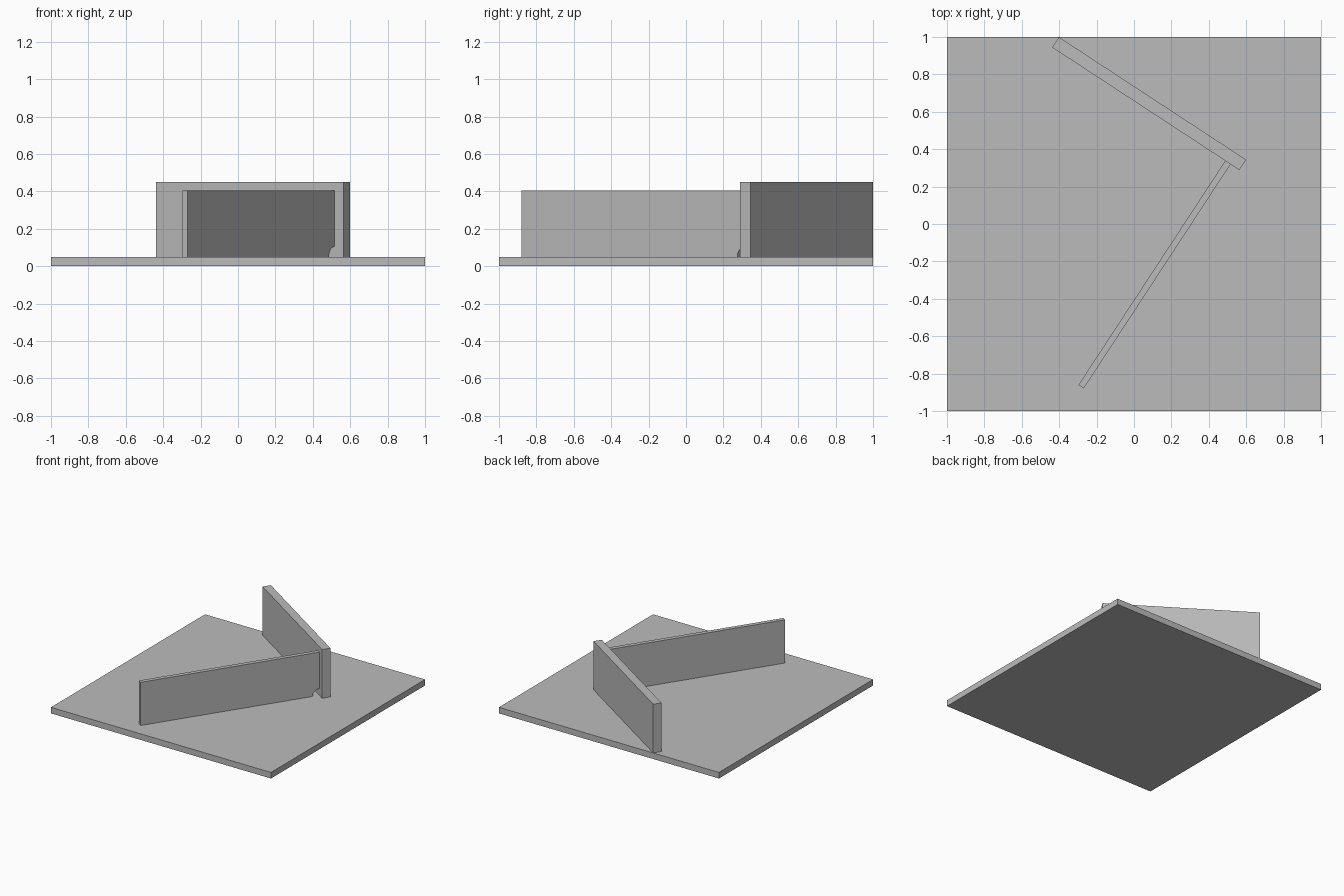
import bpy
from math import cos, sin, pi
from mathutils import Matrix, Vector

cube = bpy.data.objects.get("Cube")
if cube:
    bpy.data.objects.remove(cube, do_unlink=True)

# Single plain steel grey
steel = bpy.data.materials.new("steel_grey")
steel.use_nodes = True
grey = (0.5, 0.5, 0.5, 1)
steel.diffuse_color = grey
steel.node_tree.nodes["Principled BSDF"].inputs["Base Color"].default_value = grey


def plate(name, profile, thickness, origin, direction):
    """Extrude a (length, height) profile, centred on a line through origin."""
    along = Vector((*direction, 0)).normalized()
    across = Vector((0, 0, 1)).cross(along)
    n = len(profile)
    verts = [Vector((*origin, 0)) + along * u + across * side * thickness / 2 + Vector((0, 0, z))
             for side in (-1, 1) for u, z in profile]
    faces = [list(range(n))[::1], list(range(n, 2 * n))[::-1]]
    faces += [[(i + 1) % n, i, n + i, n + (i + 1) % n] for i in range(n)]
    mesh = bpy.data.meshes.new(name)
    mesh.from_pydata(verts, [], faces)
    mesh.materials.append(steel)
    obj = bpy.data.objects.new(name, mesh)
    bpy.context.collection.objects.link(obj)
    return obj


def rectangle(half_length, bottom, top):
    return [(-half_length, bottom), (half_length, bottom), (half_length, top), (-half_length, top)]


BASE_TOP = 0.05
WALL_DIR = Vector((1.0, -0.655))

# Square base plate
plate("base_plate", rectangle(1, 0, BASE_TOP), 2, (0, 0), (1, 0))

# Thick upright plate
plate("upright_plate", rectangle(0.598, BASE_TOP, 0.45), 0.066, (0.081, 0.644), WALL_DIR)

# Thin stiffener, square to the upright, with a round notch at the joint corner
length, notch = 1.434, 0.055
arc = [(length - notch * cos(a), BASE_TOP + notch * sin(a))
       for a in (pi / 2 * i / 10 for i in range(11))]
profile = [(0, BASE_TOP)] + arc + [(length, 0.405), (0, 0.405)]
plate("stiffener_plate", profile, 0.034, (-0.283, -0.87), (-WALL_DIR.y, WALL_DIR.x))
